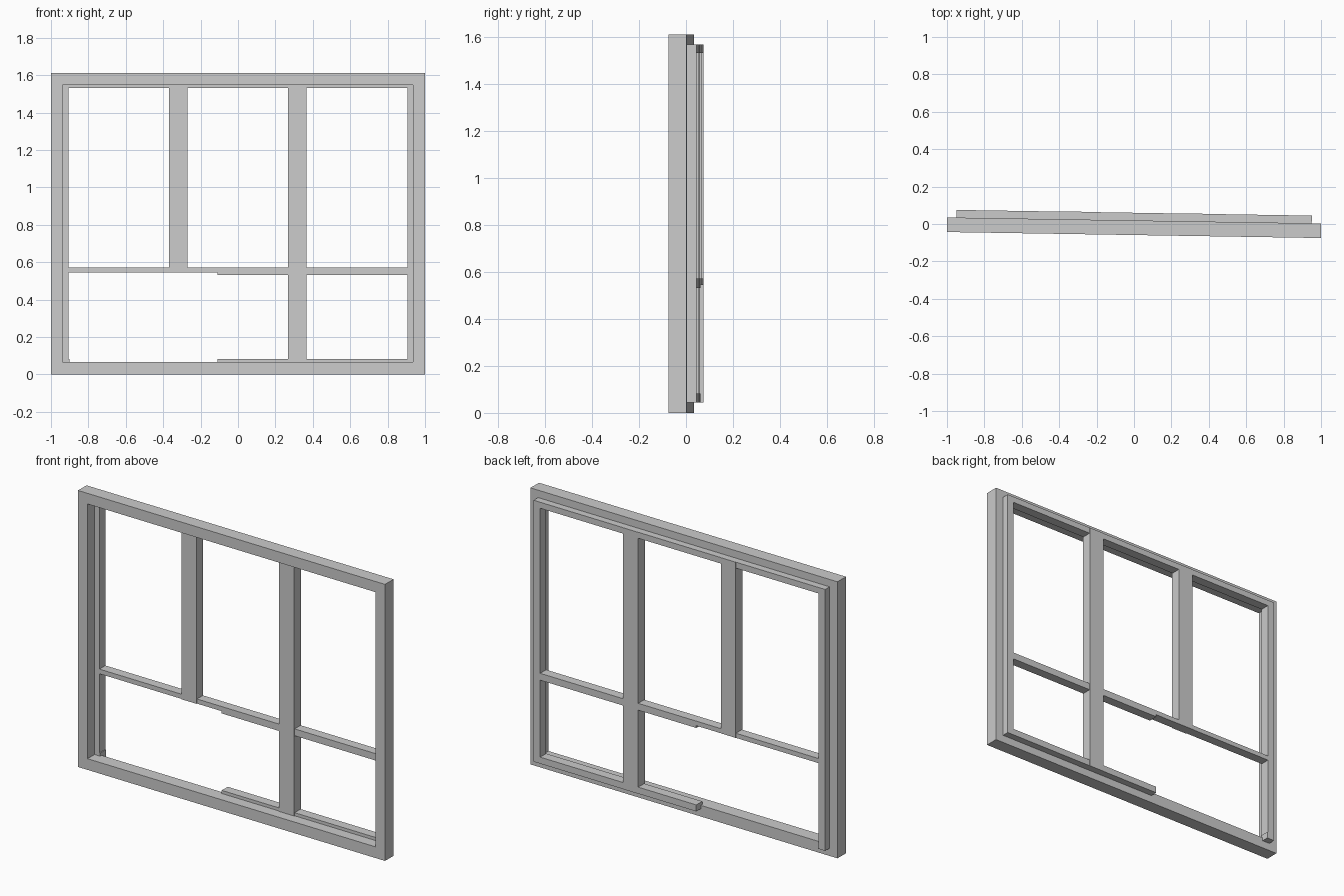
import bpy
import bmesh
from mathutils import Matrix

cube = bpy.data.objects.get("Cube")
if cube:
    bpy.data.objects.remove(cube)

# One plain grey for the whole window
grey = bpy.data.materials.new("plain grey")
grey.use_nodes = True
color = (0.6, 0.6, 0.6, 1)
grey.diffuse_color = color
grey.node_tree.nodes["Principled BSDF"].inputs["Base Color"].default_value = color

TURN = Matrix.Rotation(-0.016, 4, "Z")   # the window stands slightly turned


def finish(name, bm):
    bmesh.ops.recalc_face_normals(bm, faces=bm.faces)
    bm.transform(TURN)
    mesh = bpy.data.meshes.new(name)
    bm.to_mesh(mesh)
    bm.free()
    mesh.materials.append(grey)
    obj = bpy.data.objects.new(name, mesh)
    bpy.context.collection.objects.link(obj)
    return obj


def box(name, x, y, z):
    bm = bmesh.new()
    bmesh.ops.create_cube(bm, size=1)
    for v in bm.verts:
        v.co = [lo + (c + 0.5) * (hi - lo) for c, (lo, hi) in zip(v.co, (x, y, z))]
    return finish(name, bm)


def ring(name, outer, inner, y):
    """Rectangular frame; outer and inner are (half width, bottom, top)."""
    bm = bmesh.new()
    loops = []
    for half, low, high in (outer, inner):
        corners = ((-half, low), (half, low), (half, high), (-half, high))
        loops.append([bm.verts.new((cx, y[0], cz)) for cx, cz in corners])
    faces = []
    for i in range(4):
        j = (i + 1) % 4
        faces.append(bm.faces.new((loops[0][i], loops[0][j], loops[1][j], loops[1][i])))
    solid = bmesh.ops.extrude_face_region(bm, geom=faces, use_keep_orig=True)
    moved = [g for g in solid["geom"] if isinstance(g, bmesh.types.BMVert)]
    bmesh.ops.translate(bm, verts=moved, vec=(0, y[1] - y[0], 0))
    return finish(name, bm)


# Outer frame
ring("outer_frame", (1, 0, 1.61), (0.938, 0.065, 1.548), (-0.059, 0.019))

# Inner sash set into the back of the frame
SASH = (0.005, 0.06)
POST = (0.001, 0.061)
LOW, HIGH = 0.045, 1.567
for side, name in ((-1, "right_stile"), (1, "left_stile")):
    box(name, sorted((side * 0.95, side * 0.907)), SASH, (LOW, HIGH))
box("top_rail", (-0.908, 0.908), SASH, (1.532, HIGH))
box("middle_rail", (-0.908, -0.11), SASH, (0.544, 0.571))
box("middle_rail_deep", (-0.11, 0.908), SASH, (0.531, 0.571))
box("bottom_rail", (-0.11, 0.908), SASH, (LOW, 0.083))
box("bottom_rail_stub", (-0.93, -0.902), SASH, (LOW, 0.083))

# Upright posts
box("short_post", (-0.368, -0.271), POST, (0.544, HIGH))
box("long_post", (0.268, 0.365), POST, (LOW, HIGH))
